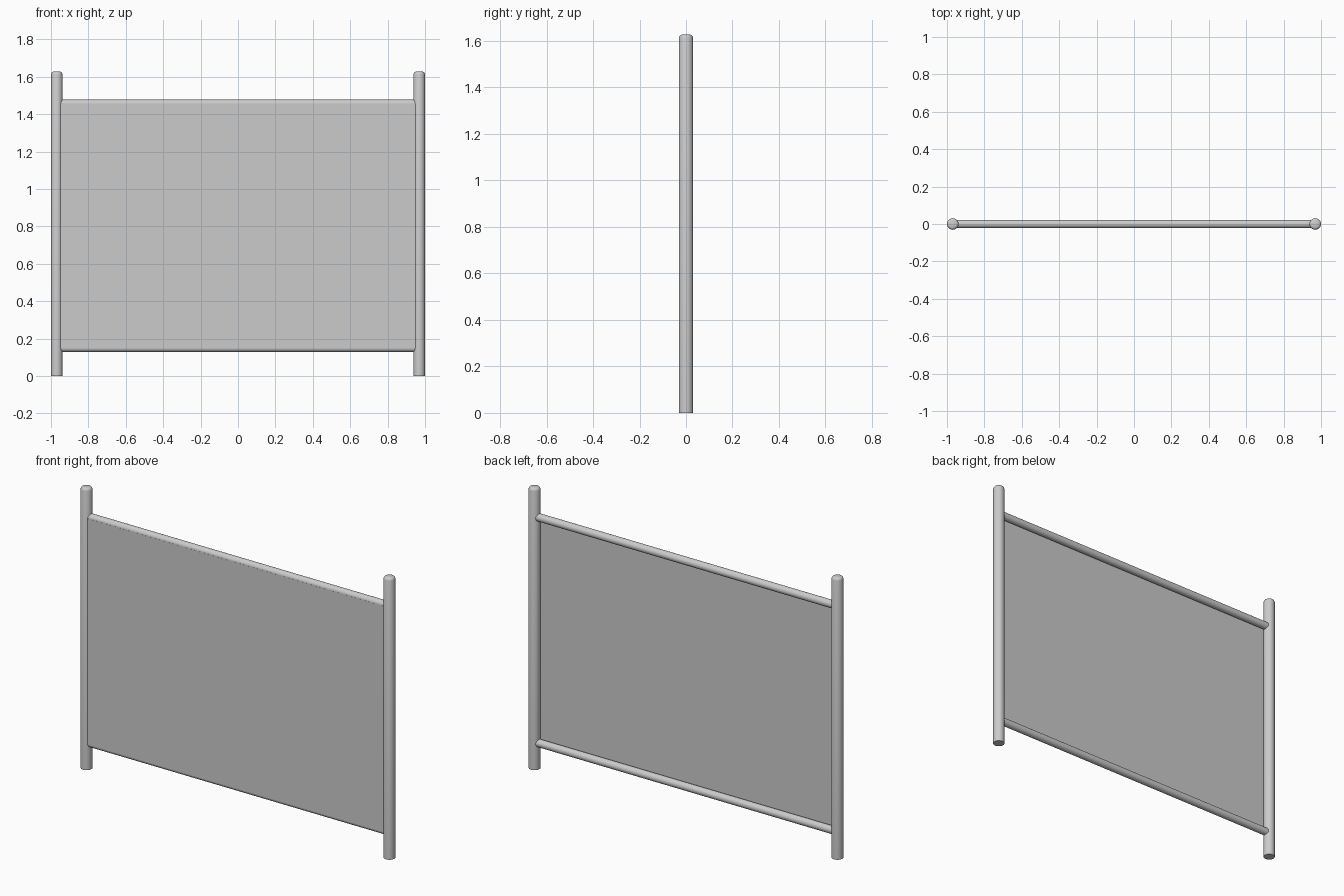
import bpy, bmesh, math

if "Cube" in bpy.data.objects:
    bpy.data.objects.remove(bpy.data.objects["Cube"])

POST_R, POST_X = 0.031, 0.969
RAIL_R = 0.022
LOW_Z, HIGH_Z = 0.15, 1.455


def finish(bm, name):
    bmesh.ops.recalc_face_normals(bm, faces=bm.faces)
    mesh = bpy.data.meshes.new(name)
    bm.to_mesh(mesh)
    bm.free()
    ob = bpy.data.objects.new(name, mesh)
    bpy.context.collection.objects.link(ob)
    bpy.ops.object.select_all(action='DESELECT')
    ob.select_set(True)
    bpy.context.view_layer.objects.active = ob
    bpy.ops.object.shade_smooth_by_angle(angle=math.radians(35))
    return ob


def lathe(name, profile, sides=32):
    """Closed solid of revolution around z from (radius, height) rings."""
    bm = bmesh.new()
    rings = [[bm.verts.new((r * math.cos(2 * math.pi * i / sides),
                            r * math.sin(2 * math.pi * i / sides), z))
              for i in range(sides)] for r, z in profile]
    for a, b in zip(rings, rings[1:]):
        for i in range(sides):
            j = (i + 1) % sides
            bm.faces.new((a[i], a[j], b[j], b[i]))
    bm.faces.new(rings[0])
    bm.faces.new(rings[-1])
    return finish(bm, name)


# Upright posts with rounded tops
post_profile = [(POST_R, 0), (POST_R, 1.613), (0.029, 1.619),
                (0.025, 1.624), (0.019, 1.627)]
for side, x in (("left", -POST_X), ("right", POST_X)):
    lathe(side + "_post", post_profile).location.x = x

# Horizontal rails running between the post centres
for name, z in (("bottom_rail", LOW_Z), ("top_rail", HIGH_Z)):
    rail = lathe(name, [(RAIL_R, -0.96), (RAIL_R, 0.96)])
    rail.rotation_euler.y = math.pi / 2
    rail.location.z = z

# Thin panel lying against the front of the rails
bm = bmesh.new()
bmesh.ops.create_cube(bm, size=1)
bmesh.ops.scale(bm, vec=(1.91, 0.002, HIGH_Z - LOW_Z), verts=bm.verts)
bmesh.ops.translate(bm, vec=(0, -RAIL_R + 0.0005, (HIGH_Z + LOW_Z) / 2), verts=bm.verts)
finish(bm, "panel")
